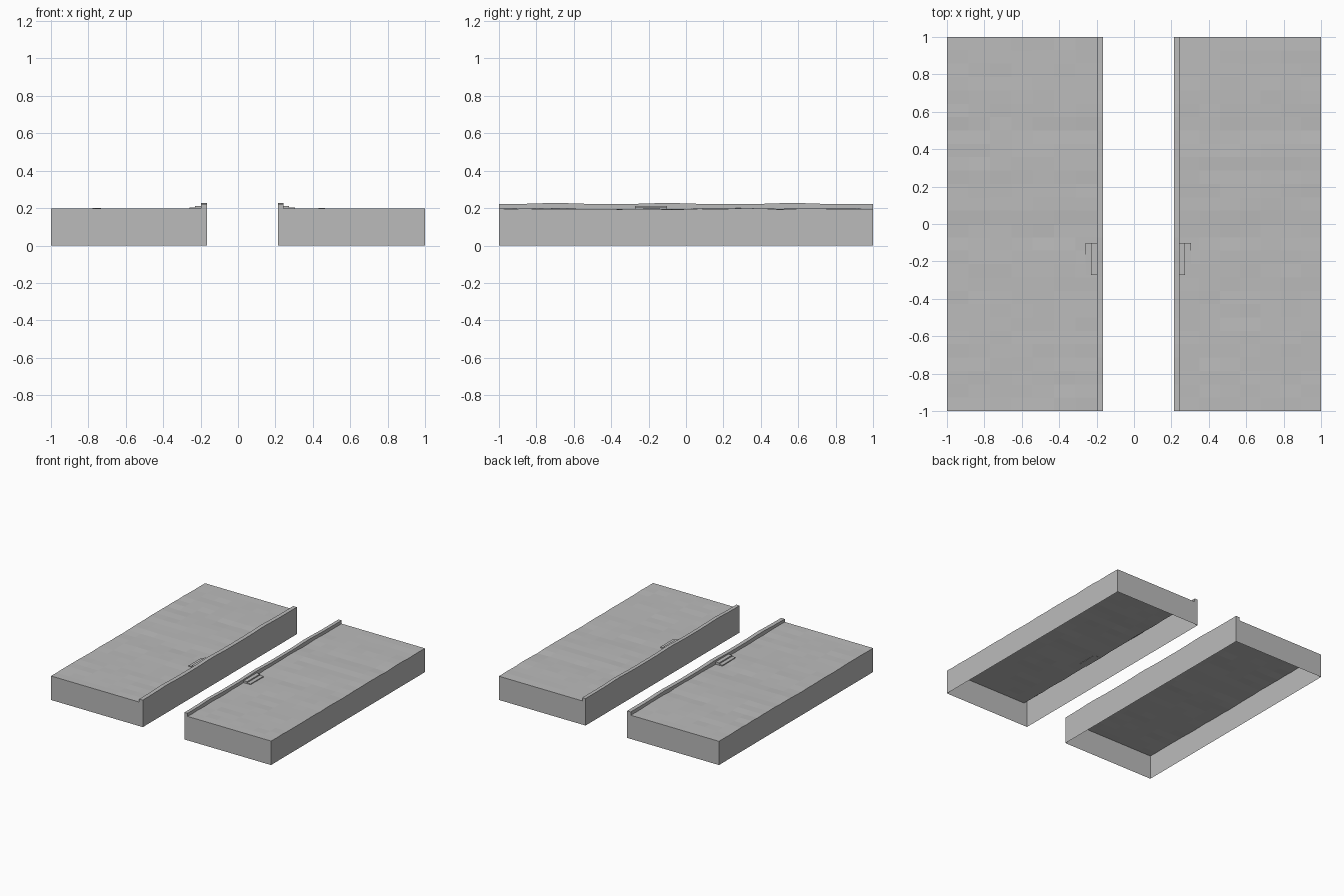
import bpy, bmesh, math, random

cube = bpy.data.objects.get("Cube")
if cube:
    bpy.data.objects.remove(cube, do_unlink=True)

random.seed(4)
stone = bpy.data.materials.new("light_grey_stone")
stone.use_nodes = True
GREY = (0.5, 0.5, 0.5, 1)
stone.diffuse_color = GREY
stone.node_tree.nodes["Principled BSDF"].inputs["Base Color"].default_value = GREY

ROWS, COLS = 28, 7


def finish(name, bm):
    bmesh.ops.recalc_face_normals(bm, faces=bm.faces)
    mesh = bpy.data.meshes.new(name)
    bm.to_mesh(mesh)
    bm.free()
    mesh.materials.append(stone)
    obj = bpy.data.objects.new(name, mesh)
    bpy.context.collection.objects.link(obj)
    return obj


def pavement_height(y):
    # gentle settling with shallow dips across the slab
    dip = sum(math.exp(-((y - c) / 0.06) ** 2) for c in (0.5, -0.05))
    return 0.196 + 0.0015 * math.sin(4 * y) - 0.003 * dip


def kerb_height(y):
    return 0.222 + 0.007 * sum(math.exp(-((y - c) / 0.12) ** 2)
                               for c in (0.57, -0.1, -0.7)) * 0.8


def pavement(name, outer, foot, inner):
    """Open-bottomed slab: a cross-section swept front to back, capped at the ends."""
    bm = bmesh.new()
    rows = []
    for j in range(ROWS + 1):
        y = -1 + 2 * j / ROWS
        section = [(outer, 0)]
        for i in range(COLS + 1):
            wobble = random.uniform(-0.002, 0.002) if 0 < j < ROWS else 0
            section.append((outer + (foot - outer) * i / COLS,
                            pavement_height(y) + wobble))
        section += [(foot, kerb_height(y)), (inner, kerb_height(y)), (inner, 0)]
        rows.append([bm.verts.new((x, y, z)) for x, z in section])
    for a, b in zip(rows, rows[1:]):
        for k in range(len(a) - 1):
            bm.faces.new((a[k], a[k + 1], b[k + 1], b[k]))
    for end in (rows[0], rows[-1]):
        bm.faces.new(end)
    return finish(name, bm)


def drain(name, foot, side):
    """Stepped drain cover: a low lip with a taller half against the kerb."""
    bm = bmesh.new()
    profile = [(0, 0.192), (0.062, 0.192), (0.062, 0.202),
               (0.031, 0.202), (0.031, 0.212), (0, 0.212)]
    cap = bm.faces.new([bm.verts.new((foot + side * x, -0.272, z)) for x, z in profile])
    new = bmesh.ops.extrude_face_region(bm, geom=[cap])["geom"]
    bmesh.ops.translate(bm, vec=(0, 0.17, 0),
                        verts=[v for v in new if isinstance(v, bmesh.types.BMVert)])
    return finish(name, bm)


pavement("right_pavement", -1, -0.198, -0.165)
pavement("left_pavement", 1, 0.242, 0.213)
drain("right_drain", -0.198, -1)
drain("left_drain", 0.242, 1)
